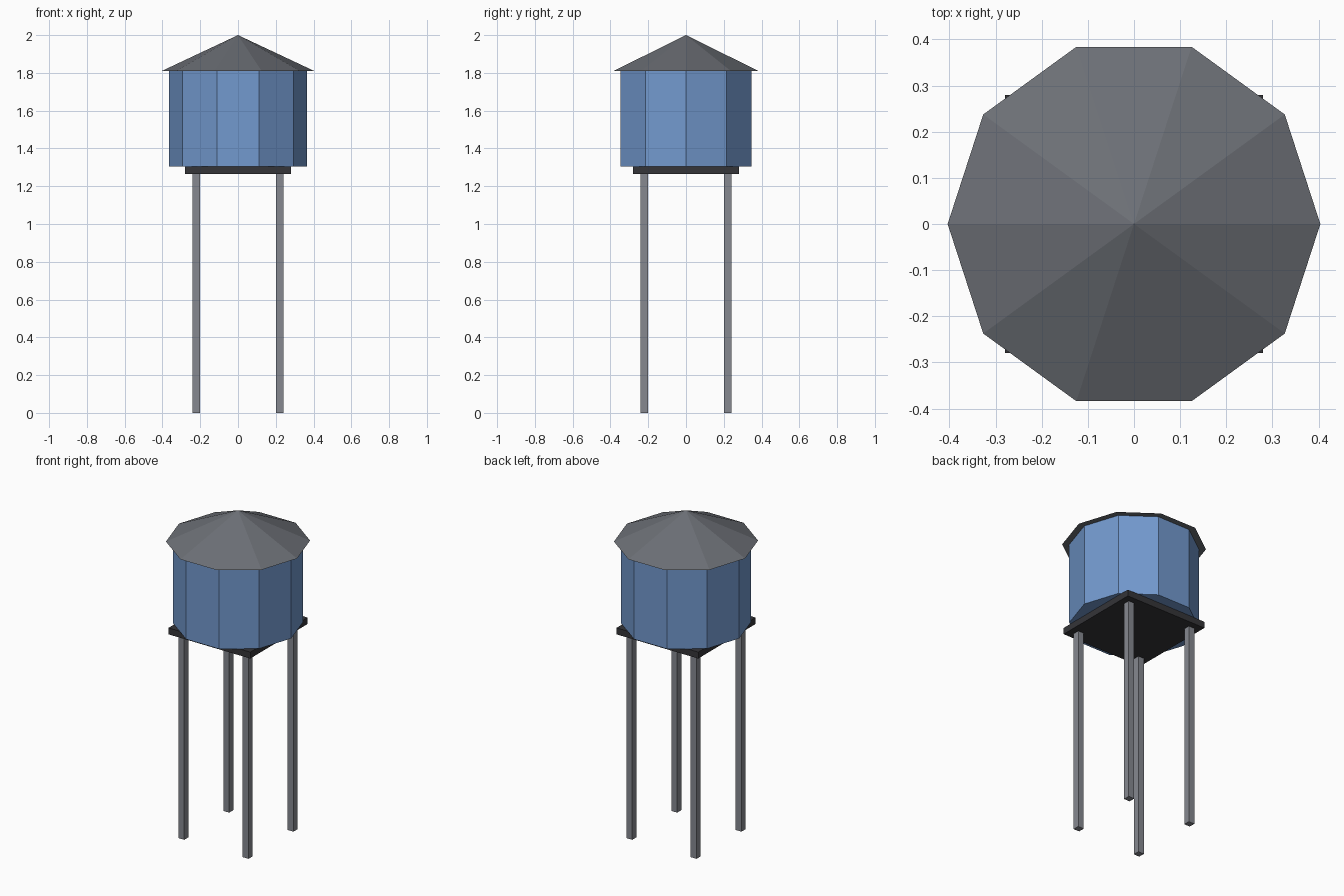
import bpy

if "Cube" in bpy.data.objects:
    bpy.data.objects.remove(bpy.data.objects["Cube"])

SIDES = 10
LEG_H, DECK_TOP, TANK_TOP, TOP = 1.265, 1.305, 1.81, 2.0


def material(name, rgb):
    mat = bpy.data.materials.new(name)
    mat.diffuse_color = (*rgb, 1)
    mat.use_nodes = True
    mat.node_tree.nodes["Principled BSDF"].inputs["Base Color"].default_value = mat.diffuse_color
    return mat


def finish(name, mat):
    obj = bpy.context.object
    obj.name = name
    obj.data.materials.append(mat)


def box(name, x, y, z0, z1, width, mat):
    bpy.ops.mesh.primitive_cube_add(size=1, location=(x, y, (z0 + z1) / 2))
    bpy.context.object.scale = (width, width, z1 - z0)
    bpy.ops.object.transform_apply(location=False, rotation=False, scale=True)
    finish(name, mat)


def cone(name, r0, r1, z0, z1, mat):
    # quarter turn puts a corner on the x axis
    bpy.ops.mesh.primitive_cone_add(vertices=SIDES, radius1=r0, radius2=r1, depth=z1 - z0,
                                    location=(0, 0, (z0 + z1) / 2), rotation=(0, 0, 1.5707963))
    bpy.ops.object.transform_apply(location=False, rotation=True, scale=False)
    finish(name, mat)


steel = material("steel", (0.24, 0.25, 0.28))
dark = material("dark_deck", (0.035, 0.035, 0.04))
blue = material("blue_paint", (0.17, 0.32, 0.62))
slate = material("slate_roof", (0.15, 0.16, 0.18))

# Four square legs
for side, x in (("left", -0.22), ("right", 0.22)):
    for end, y in (("front", -0.22), ("back", 0.22)):
        box(f"{end}_{side}_leg", x, y, 0, LEG_H, 0.04, steel)

# Square deck
box("platform", 0, 0, LEG_H, DECK_TOP, 0.56, dark)

# Ten-sided tank and overhanging roof
cone("tank", 0.364, 0.364, DECK_TOP, TANK_TOP, blue)
cone("roof", 0.404, 0, TANK_TOP, TOP, slate)
